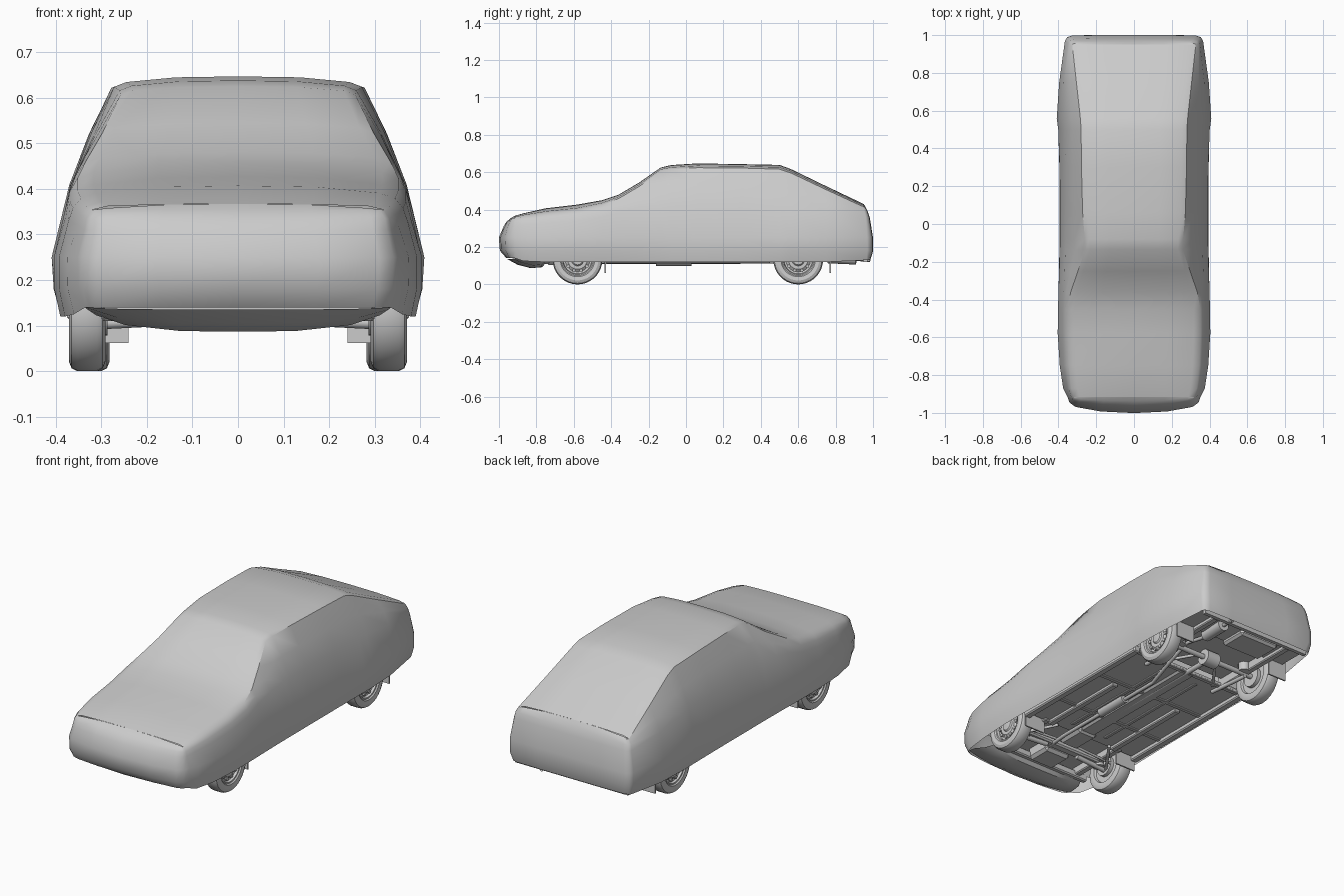
import bpy, bmesh, math
from mathutils import Vector

if "Cube" in bpy.data.objects:
    bpy.data.objects.remove(bpy.data.objects["Cube"])


def finish(bm, name, angle=35):
    bmesh.ops.remove_doubles(bm, verts=bm.verts, dist=1e-5)
    bmesh.ops.recalc_face_normals(bm, faces=bm.faces)
    me = bpy.data.meshes.new(name)
    bm.to_mesh(me)
    bm.free()
    ob = bpy.data.objects.new(name, me)
    bpy.context.collection.objects.link(ob)
    bpy.ops.object.select_all(action='DESELECT')
    ob.select_set(True)
    bpy.context.view_layer.objects.active = ob
    bpy.ops.object.shade_smooth_by_angle(angle=math.radians(angle))
    return ob


def skin(bm, rows, loop=False):
    vs = [[bm.verts.new(p) for p in r] for r in rows]
    for a, b in zip(vs, vs[1:]):
        n = len(a)
        for i in range(n if loop else n - 1):
            j = (i + 1) % n
            bm.faces.new((a[i], a[j], b[j], b[i]))


def box(name, x0, x1, y0, y1, z0, z1, bevel=0.0):
    bm = bmesh.new()
    bmesh.ops.create_cube(bm, size=1)
    for v in bm.verts:
        v.co = Vector(((x0 + x1) / 2 + v.co.x * (x1 - x0), (y0 + y1) / 2 + v.co.y * (y1 - y0),
                       (z0 + z1) / 2 + v.co.z * (z1 - z0)))
    if bevel:
        bmesh.ops.bevel(bm, geom=bm.edges[:], offset=bevel, segments=1, affect='EDGES')
    return finish(bm, name)


def tube(name, a, b, r, seg=12, r2=None):
    bm = bmesh.new()
    d = Vector(b) - Vector(a)
    bmesh.ops.create_cone(bm, cap_ends=True, segments=seg, radius1=r, radius2=r if r2 is None else r2, depth=d.length)
    m = d.to_track_quat('Z', 'Y').to_matrix().to_4x4()
    m.translation = (Vector(a) + Vector(b)) / 2
    bm.transform(m)
    return finish(bm, name)


def pair(fn, name, *args):
    for s, side in ((-1, "left"), (1, "right")):
        fn(s, f"{name}_{side}", *args)


# Draped cover: one row per station
# y, top z, shoulder x, shoulder z, belt x, belt z, widest x, hem x, hem z
S = [(-.915, .367, .32, .360, .337, .31, .352, .335, .14), (-.87, .380, .332, .368, .352, .32, .375, .36, .125),
     (-.75, .407, .345, .385, .372, .33, .393, .38, .12), (-.58, .427, .352, .402, .378, .34, .404, .39, .12),
     (-.45, .450, .352, .430, .378, .36, .402, .39, .12), (-.36, .480, .335, .465, .372, .39, .40, .388, .12),
     (-.25, .545, .297, .530, .367, .41, .396, .386, .12), (-.135, .625, .258, .612, .363, .42, .393, .385, .12),
     (-.08, .638, .260, .622, .362, .42, .392, .385, .12), (.06, .647, .272, .630, .362, .42, .392, .385, .12),
     (.30, .643, .278, .628, .363, .42, .393, .385, .12), (.50, .639, .280, .622, .366, .42, .401, .387, .12),
     (.56, .617, .284, .602, .370, .41, .409, .388, .12), (.75, .525, .305, .512, .372, .39, .396, .38, .12),
     (.95, .430, .327, .420, .348, .36, .366, .352, .13)]


def half(s):
    y, zt, xs, zs, xb, zb, xm, xh, zh = s
    lean = [0] * 9
    if y > .9:
        lean = [0, 0, 0, 0, .004, .01, .018, .02, .015]
    pts = [(f * xs, zs + (zt - zs) * (1 - f ** 3)) for f in (0, .5, .9)]
    pts += [(xs, zs - .006), ((xs + xb) / 2 + .004, (zs + zb) / 2), (xb, zb), (xm, .25),
            ((xm + xh) / 2 + .006, .18), (xh, zh)]
    return [(x, y + l, z) for (x, z), l in zip(pts, lean)]


def full(h):
    return [(-x, y, z) for x, y, z in h[:0:-1]] + h


bm = bmesh.new()
skin(bm, [full(half(s)) for s in S])


def cap(h, depth, curve):
    rows = []
    for (x, y, z), d in zip(h[3:], depth):
        fs = [(1, 0)] + curve
        r = [(x * f, y + d * g, z) for f, g in fs]
        rows.append(r + [(-p[0], p[1], p[2]) for p in r[-2::-1]])
    top = [(x, y, z) for x, y, z in h[:4]]
    xs = h[3][0]
    # lip joining the top edge to the end panel
    rows[0] = rows[0]
    fracs = [p[0] / xs for p in rows[0]]
    zc, ze = top[0][2], h[3][2]
    lip = [(f * xs, h[0][1], ze + (zc - ze) * (1 - abs(f) ** 3)) for f in fracs]
    skin(bm, [lip] + rows)


cap(half(S[0]), [-.022, -.045, -.06, -.086, -.08, -.045], [(.97, .35), (.88, .62), (.5, .9), (0, 1)])
cap(half(S[-1]), [.010, .018, .022, .032, .031, .02], [(.97, .6), (.9, .9), (.5, 1), (0, 1)])
finish(bm, "car_cover", 40)

# Front valance under the nose
bm = bmesh.new()
fr = (-1, -.8, -.4, 0, .4, .8, 1)
skin(bm, [[(f * w, y + b * f * f, z + r * f ** 4) for f in fr] for y, b, z, w, r in
          ((-.955, .04, .135, .335, .005), (-.90, .03, .105, .33, .03), (-.83, .02, .087, .31, .035),
           (-.77, 0, .092, .29, .035), (-.74, 0, .125, .28, .01))])
finish(bm, "front_valance")

# Floor panels and rear panel
box("cabin_floor", -.36, .36, -.42, .43, .135, .15)
box("engine_floor", -.25, .25, -.78, -.42, .165, .18)
box("rear_floor", -.26, .26, .43, .77, .175, .19)
box("boot_floor", -.34, .34, .77, .965, .15, .165)
box("rear_skirt", -.335, .335, .95, .97, .12, .17)
box("tunnel", -.05, .05, -.42, .43, .125, .15, .012)
box("front_crossmember", -.25, .25, -.60, -.55, .12, .155, .008)
box("radiator_support", -.3, .3, -.76, -.73, .11, .15, .006)
box("engine_sump", -.08, .08, -.75, -.60, .105, .18, .015)
box("gearbox", -.06, .06, -.53, -.36, .115, .165, .015)
box("fuel_tank", -.19, .05, .76, .92, .125, .16, .012)
for y in (-.2, .12, .42):
    box("floor_crossmember", -.35, .35, y - .012, y + .012, .128, .14, .003)


# Side sills, rails, wheel arches, mud flaps
def sides(s, name):
    def bx(n, a, b, *r):
        box(n + name, min(s * a, s * b), max(s * a, s * b), *r)
    bx("sill", .335, .375, -.43, .45, .112, .15, .006)
    bx("floor_rail", .19, .225, -.42, .10, .118, .14, .005)
    bx("floor_rib", .10, .12, -.36, .36, .128, .14, .003)
    bx("front_rail", .22, .255, -.76, -.40, .125, .18, .005)
    bx("rear_rail", .22, .255, .40, .94, .13, .19, .005)
    bx("front_flap", .24, .362, -.435, -.427, .062, .16)
    bx("rear_flap", .25, .36, .768, .776, .062, .17)
    for y in (-.58, .60):
        bm = bmesh.new()
        arc = [math.pi * i / 12 for i in range(13)]
        ring = lambda x, r: [(s * x, y + r * math.cos(t), .14 + r * math.sin(t)) for t in arc]
        skin(bm, [ring(.255, .01), ring(.255, .155), ring(.372, .155)])
        finish(bm, "wheel_arch" + name)


pair(sides, "")

# Wheels: lathed tyre and rim, x measured outward from wheel centre
PROFILE = [(-.025, .03), (-.025, .085), (-.037, .09), (-.040, .112), (-.034, .127), (-.022, .133), (.022, .133),
           (.034, .127), (.040, .112), (.037, .092), (.031, .086), (.030, .080), (.018, .076), (.016, .066),
           (.026, .052), (.026, .034), (.032, .028), (.034, .001)]


def wheel(s, name, xc, y):
    bm = bmesh.new()
    n = 36
    skin(bm, [[(s * (xc + px), y + r * math.cos(2 * math.pi * i / n), .133 + r * math.sin(2 * math.pi * i / n))
               for i in range(n)] for px, r in PROFILE], True)
    finish(bm, name, 30)
    for i in range(10):
        a = 2 * math.pi * i / 10
        cy, cz = y + .062 * math.cos(a), .133 + .062 * math.sin(a)
        tube(name + "_rim_boss", (s * (xc + .012), cy, cz), (s * (xc + .027), cy, cz), .009, 8)
    tube(name + "_brake_drum", (s * (xc - .045), y, .133), (s * (xc - .015), y, .133), .055, 20)


pair(wheel, "front_wheel", .331, -.58)
pair(wheel, "rear_wheel", .322, .60)

# Suspension
tube("rear_axle", (-.29, .60, .133), (.29, .60, .133), .014)
tube("rear_differential", (-.04, .60, .133), (.04, .60, .133), .042, 16)
tube("drive_shaft", (0, -.36, .14), (0, .58, .133), .014)


def arms(s, name):
    tube("front_lower_arm" + name, (s * .10, -.575, .115), (s * .30, -.58, .105), .013)
    tube("front_strut_rod" + name, (s * .29, -.57, .105), (s * .17, -.40, .125), .008)
    tube("steering_rod" + name, (s * .05, -.52, .13), (s * .29, -.53, .125), .007)
    tube("front_spring" + name, (s * .25, -.58, .11), (s * .24, -.58, .24), .03, 16)
    tube("rear_trailing_arm" + name, (s * .22, .36, .128), (s * .23, .61, .115), .011)
    tube("rear_diagonal_arm" + name, (s * .19, .40, .135), (s * .05, .59, .15), .008)
    tube("rear_spring" + name, (s * .215, .62, .13), (s * .215, .62, .24), .03, 16)


pair(arms, "")

# Exhaust: bent pipe, centre silencer and tail silencer
path = [(.06, -.62, .13), (.085, -.45, .118), (.085, .25, .118), (.14, .45, .13), (.15, .60, .175),
        (.15, .72, .15), (.17, .985, .13)]
cu = bpy.data.curves.new("exhaust_pipe", 'CURVE')
cu.dimensions = '3D'
cu.bevel_depth = .010
cu.bevel_resolution = 2
sp = cu.splines.new('POLY')
sp.points.add(len(path) - 1)
for p, c in zip(sp.points, path):
    p.co = (*c, 1)
bpy.context.collection.objects.link(bpy.data.objects.new("exhaust_pipe", cu))
tube("centre_silencer", (.085, -.16, .125), (.085, .03, .125), .026, 16)
tube("tail_silencer", (.155, .76, .145), (.165, .91, .138), .032, 16)
